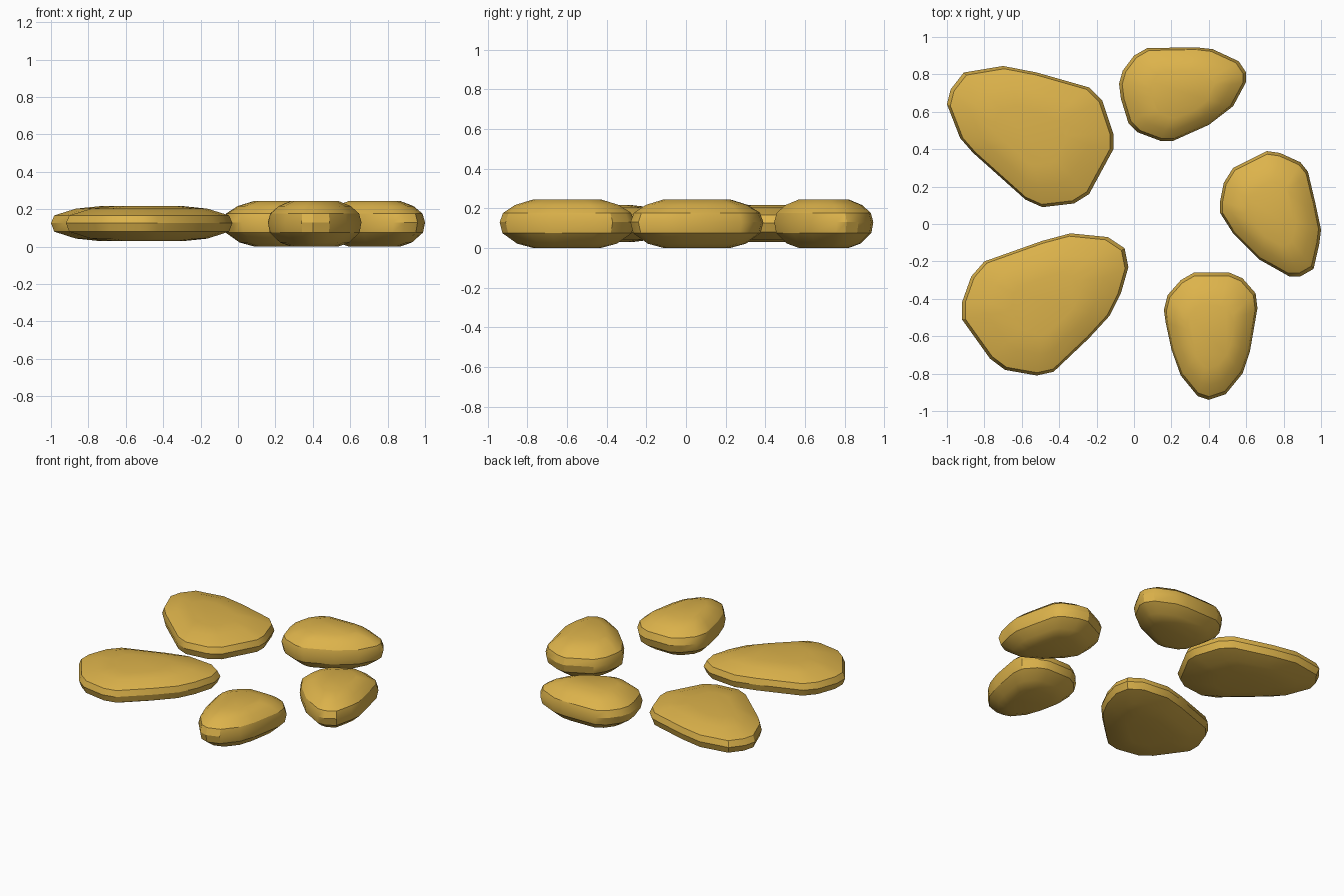
import bpy, bmesh, math
from mathutils import Vector

cube = bpy.data.objects.get("Cube")
if cube:
    bpy.data.objects.remove(cube, do_unlink=True)

# Golden stone material
gold = bpy.data.materials.new("golden_stone")
gold.use_nodes = True
gold.diffuse_color = (0.72, 0.45, 0.07, 1)
gold.node_tree.nodes["Principled BSDF"].inputs["Base Color"].default_value = gold.diffuse_color

# Side profiles from bottom to top: (height, share of the outline)
THIN = [(.03, .42), (.043, .7), (.08, .96), (.126, 1), (.167, .96), (.203, .7), (.216, .42)]
THICK = [(0, .5), (.022, .74), (.075, .96), (.13, 1), (.177, .95), (.217, .77), (.245, .5)]


def pebble(name, outline, profile):
    """Stack scaled copies of the outline into a rounded, flat pebble."""
    points = [Vector(p) for p in outline]
    centre = Vector([(min(p[i] for p in points) + max(p[i] for p in points)) / 2 for i in (0, 1)])
    bm = bmesh.new()
    rings = []
    for z, share in profile:
        ring = [centre + (p - centre) * share for p in points]
        rings.append([bm.verts.new((p.x, p.y, z)) for p in ring])
    count = len(points)
    for low, high in zip(rings, rings[1:]):
        for i in range(count):
            j = (i + 1) % count
            bm.faces.new((low[i], low[j], high[j], high[i]))
    bm.faces.new(rings[-1])
    bm.faces.new(rings[0][::-1])
    bmesh.ops.recalc_face_normals(bm, faces=bm.faces)
    mesh = bpy.data.meshes.new(name)
    bm.to_mesh(mesh)
    bm.free()
    mesh.materials.append(gold)
    obj = bpy.data.objects.new(name, mesh)
    bpy.context.collection.objects.link(obj)
    bpy.ops.object.select_all(action="DESELECT")
    obj.select_set(True)
    bpy.context.view_layer.objects.active = obj
    bpy.ops.object.shade_smooth_by_angle(angle=math.radians(30))


# Two large, thin pebbles
pebble("large_back_pebble", [
    (-1, .64), (-.93, .46), (-.86, .38), (-.58, .13), (-.49, .09), (-.32, .11),
    (-.24, .16), (-.11, .4), (-.11, .48), (-.17, .66), (-.24, .73), (-.52, .81),
    (-.7, .845), (-.91, .81), (-.98, .72)], THIN)
pebble("large_front_pebble", [
    (-.92, -.42), (-.92, -.51), (-.77, -.72), (-.69, -.78), (-.52, -.81), (-.43, -.79),
    (-.24, -.61), (-.13, -.49), (-.07, -.37), (-.03, -.23), (-.05, -.13), (-.14, -.07),
    (-.34, -.05), (-.49, -.09), (-.8, -.2), (-.87, -.28)], THIN)

# Three small, thick pebbles
pebble("small_back_pebble", [
    (-.08, .75), (-.07, .67), (-.03, .54), (.02, .49), (.14, .445), (.21, .445),
    (.4, .53), (.53, .63), (.6, .76), (.6, .81), (.56, .87), (.42, .935),
    (.33, .945), (.07, .94), (0, .9), (-.06, .82)], THICK)
pebble("small_left_pebble", [
    (.46, .12), (.46, .06), (.53, -.05), (.67, -.19), (.83, -.28), (.89, -.28),
    (.96, -.24), (.99, -.11), (1, -.03), (.97, .11), (.93, .28), (.89, .33),
    (.78, .38), (.71, .39), (.53, .3), (.48, .22)], THICK)
pebble("small_front_pebble", [
    (.16, -.46), (.17, -.53), (.2, -.67), (.25, -.81), (.34, -.92), (.4, -.94),
    (.49, -.91), (.58, -.8), (.62, -.68), (.66, -.45), (.65, -.37), (.58, -.29),
    (.51, -.26), (.32, -.26), (.25, -.3), (.18, -.38)], THICK)
